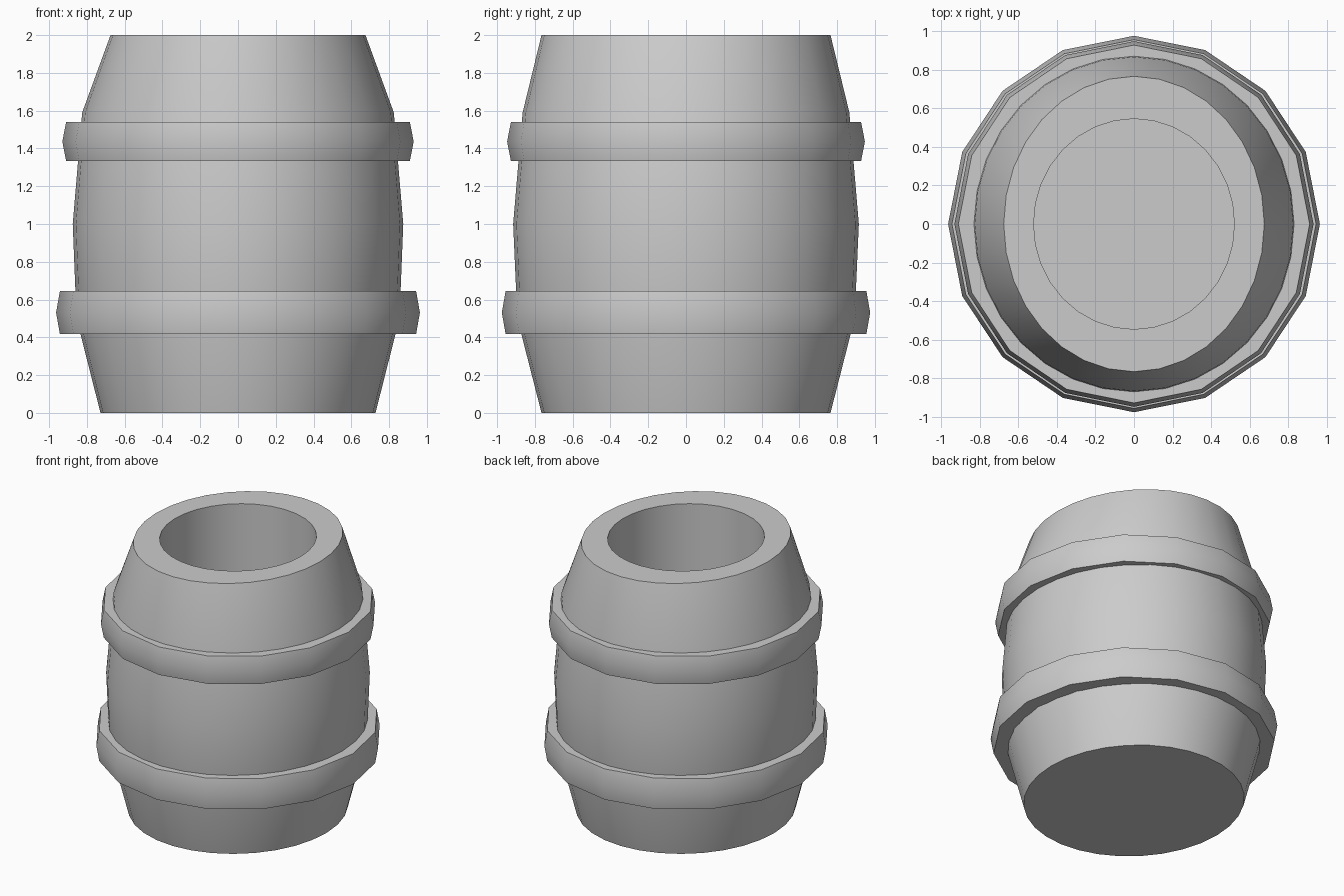
import bpy, bmesh, math

if "Cube" in bpy.data.objects:
    bpy.data.objects.remove(bpy.data.objects["Cube"])


def lathe(name, profile, sides, closed_loop=False):
    """Sweep (rx, ry, z) stations round the z axis as ellipses."""
    bm = bmesh.new()
    rings = []
    for rx, ry, z in profile:
        rings.append([bm.verts.new((rx * math.cos(2 * math.pi * i / sides),
                                    ry * math.sin(2 * math.pi * i / sides), z))
                      for i in range(sides)])
    pairs = list(zip(rings, rings[1:]))
    if closed_loop:
        pairs.append((rings[-1], rings[0]))
    for a, b in pairs:
        for i in range(sides):
            j = (i + 1) % sides
            bm.faces.new((a[i], a[j], b[j], b[i]))
    if not closed_loop:
        bm.faces.new(rings[0])
        bm.faces.new(rings[-1])
    bmesh.ops.recalc_face_normals(bm, faces=bm.faces[:])
    mesh = bpy.data.meshes.new(name)
    bm.to_mesh(mesh)
    bm.free()
    obj = bpy.data.objects.new(name, mesh)
    bpy.context.collection.objects.link(obj)
    bpy.ops.object.select_all(action='DESELECT')
    obj.select_set(True)
    bpy.context.view_layer.objects.active = obj
    bpy.ops.object.shade_smooth_by_angle(angle=math.radians(30))
    return obj


# Barrel: bulging outer wall, thick rim, straight bore and inner floor
lathe("barrel_body", [
    (0.728, 0.765, 0.0),
    (0.855, 0.893, 0.50),
    (0.875, 0.915, 1.0),
    (0.825, 0.865, 1.59),
    (0.675, 0.765, 2.0),
    (0.52, 0.545, 2.0),
    (0.52, 0.545, 0.2),
], 32)


# Sixteen-sided hoops with a raised middle ridge
def hoop(name, z0, z1, rx, ry):
    lathe(name, [
        (rx - 0.12, ry - 0.12, z0),
        (rx - 0.02, ry - 0.02, z0),
        (rx, ry, (z0 + z1) / 2),
        (rx - 0.02, ry - 0.02, z1),
        (rx - 0.12, ry - 0.12, z1),
    ], 16, closed_loop=True)


hoop("lower_hoop", 0.417, 0.645, 0.963, 0.975)
hoop("upper_hoop", 1.333, 1.54, 0.93, 0.947)
